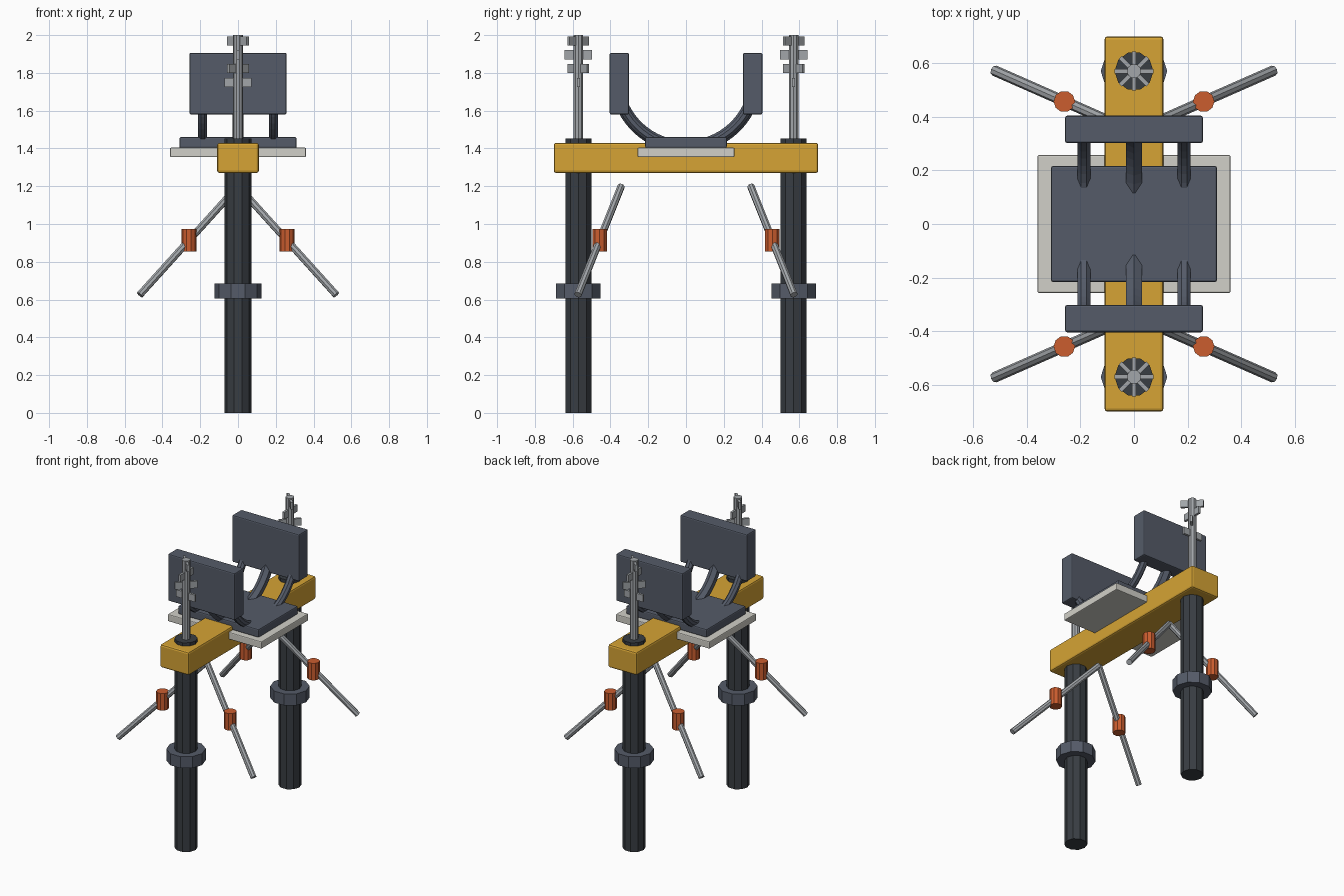
import bpy, bmesh, math
from mathutils import Vector, Matrix

if "Cube" in bpy.data.objects:
    bpy.data.objects.remove(bpy.data.objects["Cube"])


def material(name, rgb):
    m = bpy.data.materials.new(name)
    m.use_nodes = True
    m.diffuse_color = (*rgb, 1)
    m.node_tree.nodes["Principled BSDF"].inputs["Base Color"].default_value = (*rgb, 1)
    return m


gold = material("golden yellow", (0.67, 0.37, 0.035))
slate = material("slate grey", (0.09, 0.105, 0.14))
dark = material("charcoal", (0.04, 0.047, 0.055))
metal = material("steel grey", (0.36, 0.38, 0.40))
cream = material("pale stone", (0.64, 0.63, 0.58))
orange = material("burnt orange", (0.60, 0.11, 0.028))


def finish(name, bm, mat):
    mesh = bpy.data.meshes.new(name)
    bmesh.ops.recalc_face_normals(bm, faces=bm.faces)
    bm.to_mesh(mesh)
    bm.free()
    mesh.materials.append(mat)
    ob = bpy.data.objects.new(name, mesh)
    bpy.context.collection.objects.link(ob)
    return ob


def box(name, center, size, mat, bevel=0.0, turn=0.0):
    bm = bmesh.new()
    bmesh.ops.create_cube(bm, size=1, matrix=Matrix.Diagonal((*size, 1)))
    ob = finish(name, bm, mat)
    ob.location = center
    ob.rotation_euler.z = turn
    if bevel:
        mod = ob.modifiers.new("soft edges", "BEVEL")
        mod.width = bevel
        mod.segments = 2
    return ob


def rod(name, start, end, radius, sides, mat):
    a, b = Vector(start), Vector(end)
    bm = bmesh.new()
    bmesh.ops.create_cone(bm, cap_ends=True, segments=sides, radius1=radius,
                          radius2=radius, depth=(b - a).length)
    # put a corner on the y axis
    bmesh.ops.rotate(bm, verts=bm.verts, matrix=Matrix.Rotation(math.pi / 2, 3, "Z"))
    ob = finish(name, bm, mat)
    ob.location = (a + b) / 2
    if abs((b - a).x) > 1e-4:
        ob.rotation_euler = (b - a).to_track_quat("Z", "Y").to_euler()
    return ob


def bracket(name, x, side, radius, sides, phase):
    """Tube swept along an arc from the seat up to the panel."""
    bm = bmesh.new()
    rings = []
    steps = 8
    for i in range(steps + 1):
        t = math.radians(20 + 50 * i / steps)
        ring = []
        for k in range(sides):
            a = phase + math.tau * k / sides
            r = 0.37 - radius * math.cos(a)
            ring.append(bm.verts.new((x + radius * math.sin(a),
                                      side * r * math.sin(t), 1.778 - r * math.cos(t))))
        rings.append(ring)
    for p, q in zip(rings, rings[1:]):
        for k in range(sides):
            n = (k + 1) % sides
            bm.faces.new((p[k], p[n], q[n], q[k]))
    bm.faces.new(rings[0])
    bm.faces.new(rings[-1])
    return finish(name, bm, slate)


# Beam, tray and seat
box("beam", (0, 0, 1.35), (0.22, 1.40, 0.16), gold, 0.012)
box("tray", (0, 0, 1.379), (0.72, 0.514, 0.05), cream, 0.006)
box("seat", (0, 0, 1.431), (0.62, 0.432, 0.058), slate, 0.008)

for side, label in ((-1, "front"), (1, "back")):
    y = side * 0.57
    # Column with collar and top spindle
    rod(label + "_column", (0, y, 0), (0, y, 1.453), 0.0725, 10, dark)
    rod(label + "_collar", (0, y, 0.605), (0, y, 0.685), 0.124, 10, slate)
    rod(label + "_spindle", (0, y, 1.44), (0, y, 2.0), 0.027, 10, metal)
    # Cross bars spiralling up the spindle
    for i in range(4):
        box(f"{label}_cross_bar_{i + 1}", (0, y, 1.75 + 0.073 * i),
            (0.145, 0.016, 0.048), metal, turn=i * math.pi / 4)
    # Upright panel and its curved brackets
    box(label + "_panel", (0, side * 0.353, 1.743), (0.514, 0.102, 0.326), slate, 0.008)
    bracket(label + "_middle_bracket", 0, side, 0.034, 6, 0)
    for x, hand in ((-0.187, "right"), (0.187, "left")):
        bracket(f"{label}_{hand}_bracket", x, side, 0.026, 8, math.pi / 8)
    # Splayed struts with grips
    for s, hand in ((-1, "right"), (1, "left")):
        rod(f"{label}_{hand}_strut", (0, side * 0.343, 1.2),
            (s * 0.52, side * 0.572, 0.625), 0.02, 8, metal)
        gx, gy = s * 0.26, side * 0.457
        rod(f"{label}_{hand}_grip", (gx, gy, 0.855), (gx, gy, 0.973), 0.04, 10, orange)
